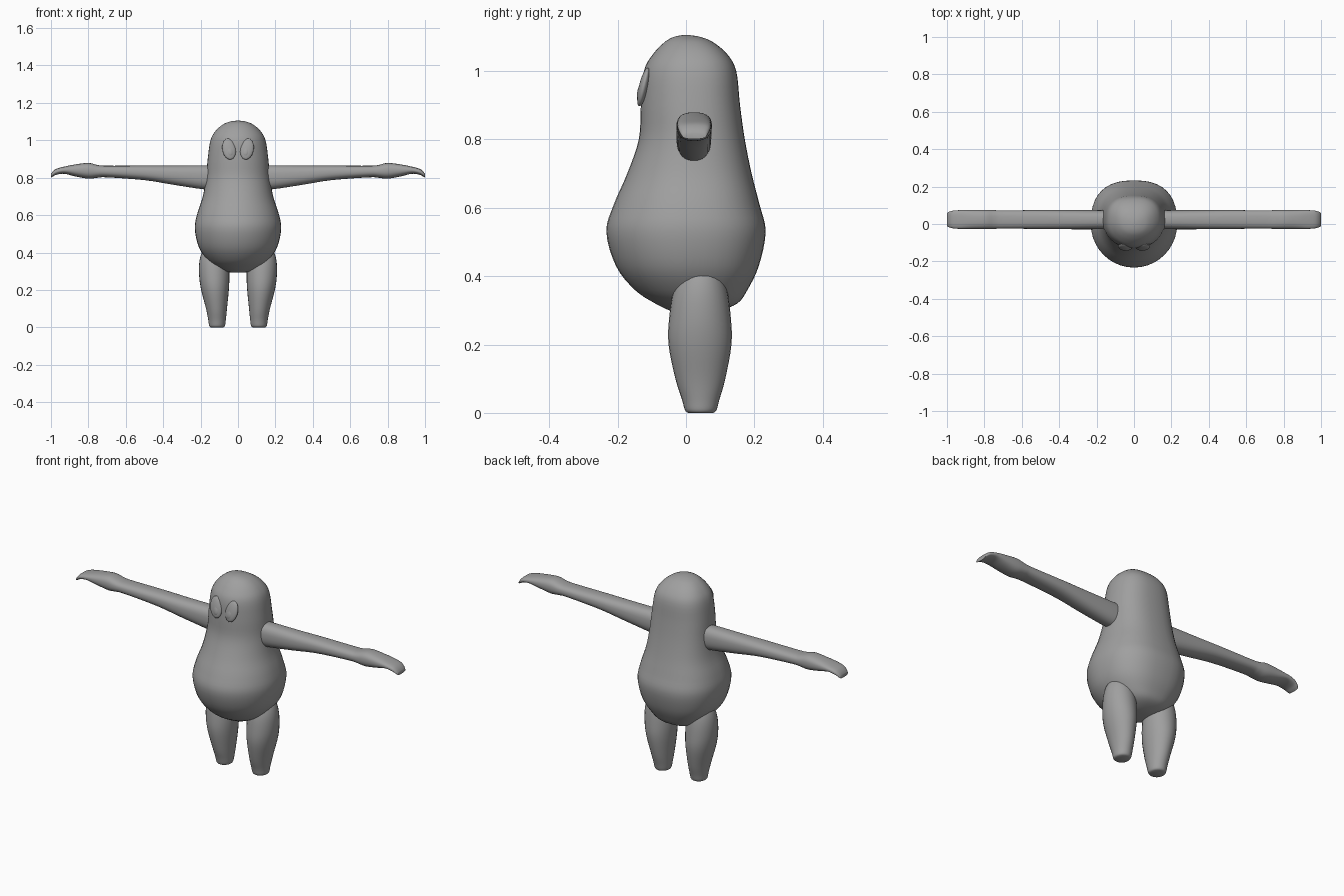
import bpy, bmesh
from math import sin, cos, pi, radians
from mathutils import Matrix, Vector

cube = bpy.data.objects.get("Cube")
if cube:
    bpy.data.objects.remove(cube, do_unlink=True)

grey = bpy.data.materials.new("plain grey")
grey.use_nodes = True
grey.diffuse_color = (0.35, 0.35, 0.35, 1)
grey.node_tree.nodes["Principled BSDF"].inputs["Base Color"].default_value = grey.diffuse_color


def finish(bm, name, angle=50):
    """Turn a bmesh into a smooth grey object."""
    bmesh.ops.recalc_face_normals(bm, faces=bm.faces)
    mesh = bpy.data.meshes.new(name)
    bm.to_mesh(mesh)
    bm.free()
    obj = bpy.data.objects.new(name, mesh)
    bpy.context.collection.objects.link(obj)
    mesh.materials.append(grey)
    bpy.ops.object.select_all(action='DESELECT')
    obj.select_set(True)
    bpy.context.view_layer.objects.active = obj
    bpy.ops.object.shade_smooth_by_angle(angle=radians(angle))
    return obj


def smooth_stations(rows, steps=4):
    """Catmull-Rom interpolation between cross-sections."""
    out = []
    for i in range(len(rows) - 1):
        quad = [rows[max(i - 1, 0)], rows[i], rows[i + 1], rows[min(i + 2, len(rows) - 1)]]
        for k in range(steps):
            t = k / steps
            out.append([b + t / 2 * (c - a + t * (2*a - 5*b + 4*c - d + t * (3*(b - c) + d - a)))
                        for a, b, c, d in zip(*quad)])
    return out + [list(rows[-1])]


def power(value, exponent):
    return (abs(value) ** (2 / exponent)) * (1 if value >= 0 else -1)


def loft(name, rows, place, low=2, high=2, segments=40):
    """Skin rows of (position, centre u, radius u, centre v, radius v)."""
    bm = bmesh.new()
    rings = []
    for t, cu, ru, cv, rv in smooth_stations(rows):
        ring = []
        for i in range(segments):
            a = 2 * pi * i / segments
            e = high if sin(a) > 0 else low
            u, v = cu + ru * power(cos(a), e), cv + rv * power(sin(a), e)
            ring.append(bm.verts.new(place(t, u, v)))
        rings.append(ring)
    for a, b in zip(rings, rings[1:]):
        for i in range(segments):
            j = (i + 1) % segments
            bm.faces.new((a[i], a[j], b[j], b[i]))
    bm.faces.new(rings[0])
    bm.faces.new(rings[-1])
    return finish(bm, name)


# Pear-shaped body with the head in one piece: z, x centre, half width, y centre, half depth
body = [
    (.292, 0, .015, .02, .015), (.297, 0, .06, .025, .065), (.32, 0, .115, .03, .12),
    (.36, 0, .163, .015, .165), (.43, 0, .21, .004, .209), (.53, 0, .231, 0, .233),
    (.61, 0, .217, .002, .213), (.70, 0, .188, .01, .182), (.80, 0, .171, .017, .155),
    (.90, 0, .162, .013, .145), (1.0, 0, .147, .012, .135), (1.05, 0, .12, .012, .108),
    (1.085, 0, .08, .008, .07), (1.1, 0, .042, .003, .038), (1.105, 0, .01, 0, .01),
]
loft("body", body, lambda t, u, v: (u, v, t), high=2.5)

# Arm with a thin drooping hand: x, y centre, half depth, z centre, half height
arm = [
    (.13, .023, .05, .8, .065), (.2, .023, .051, .803, .063), (.35, .023, .051, .814, .051),
    (.5, .024, .05, .826, .039), (.7, .024, .049, .833, .031), (.75, .024, .05, .834, .034),
    (.8, .024, .052, .837, .042), (.87, .024, .051, .839, .032), (.93, .024, .05, .84, .019),
    (.97, .024, .047, .832, .016), (.99, .024, .041, .82, .014), (1.0, .024, .035, .81, .009),
]

# Leg, tucked into the belly: z, x centre, half width, y centre, half depth
leg = [
    (0, .112, .034, .043, .036), (.008, .112, .042, .043, .046), (.04, .112, .047, .043, .055),
    (.1, .115, .056, .042, .073), (.2, .123, .074, .041, .092), (.28, .127, .081, .041, .09),
    (.36, .128, .077, .042, .078), (.42, .125, .058, .045, .055), (.45, .12, .02, .05, .02),
]

for side, s in (("right", -1), ("left", 1)):
    loft(side + "_arm", arm, lambda t, u, v: (s * t, u, v), low=2.3, high=2.6, segments=28)
    loft(side + "_leg", leg, lambda t, u, v: (s * u, v, t), segments=28)

    # Flat oval eye with a small raised pupil, leaning back with the face
    tilt = Matrix.Rotation(radians(-13), 4, 'X') @ Matrix.Rotation(s * radians(10), 4, 'Y')
    for part, centre, size in (
        ("_eye", (s * .048, -.124, .953), (.036, .014, .058)),
        ("_pupil", (s * .043, -.134, .941), (.017, .008, .027)),
    ):
        bm = bmesh.new()
        bmesh.ops.create_uvsphere(bm, u_segments=24, v_segments=16, radius=1)
        scale = Matrix.Diagonal(Vector(size)).to_4x4()
        bmesh.ops.transform(bm, matrix=Matrix.Translation(centre) @ tilt @ scale, verts=bm.verts)
        finish(bm, side + part)
